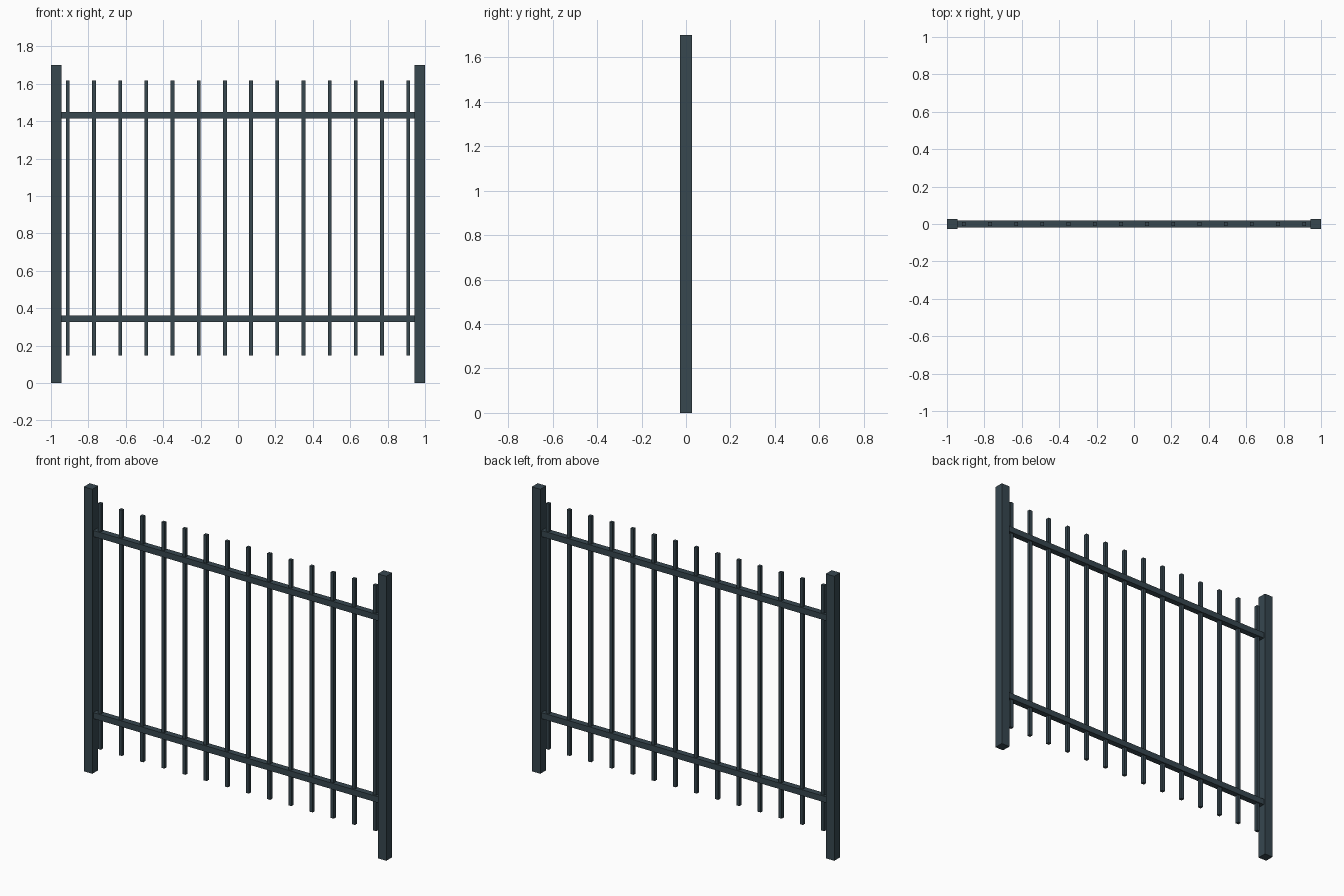
import bpy

# Remove the default cube
cube = bpy.data.objects.get("Cube")
if cube:
    bpy.data.objects.remove(cube, do_unlink=True)

# Painted steel
steel = bpy.data.materials.new("slate_grey_steel")
steel.use_nodes = True
colour = (0.038, 0.063, 0.078, 1)
steel.diffuse_color = colour
steel.node_tree.nodes["Principled BSDF"].inputs["Base Color"].default_value = colour


def box(name, x, z_low, z_high, width, depth):
    """Upright square-edged bar centred on y = 0."""
    bpy.ops.mesh.primitive_cube_add(size=1, location=(x, 0, (z_low + z_high) / 2))
    bar = bpy.context.object
    bar.name = name
    bar.scale = (width, depth, z_high - z_low)
    bpy.ops.object.transform_apply(location=False, rotation=False, scale=True)
    bar.data.materials.append(steel)
    return bar


# End posts
POST = 0.056
for side, sign in (("left", 1), ("right", -1)):
    box(f"{side}_post", sign * (1 - POST / 2), 0, 1.7, POST, POST)

# Horizontal rails between the posts
RAIL = 0.036
for name, z in (("lower_rail", 0.344), ("upper_rail", 1.432)):
    box(name, 0, z - RAIL / 2, z + RAIL / 2, 2 - 2 * POST, RAIL)

# Evenly spaced pickets passing through the rails
COUNT, REACH = 14, 0.91
for i in range(COUNT):
    x = -REACH + 2 * REACH * i / (COUNT - 1)
    box(f"picket_{i + 1}", x, 0.148, 1.617, 0.02, 0.02)
